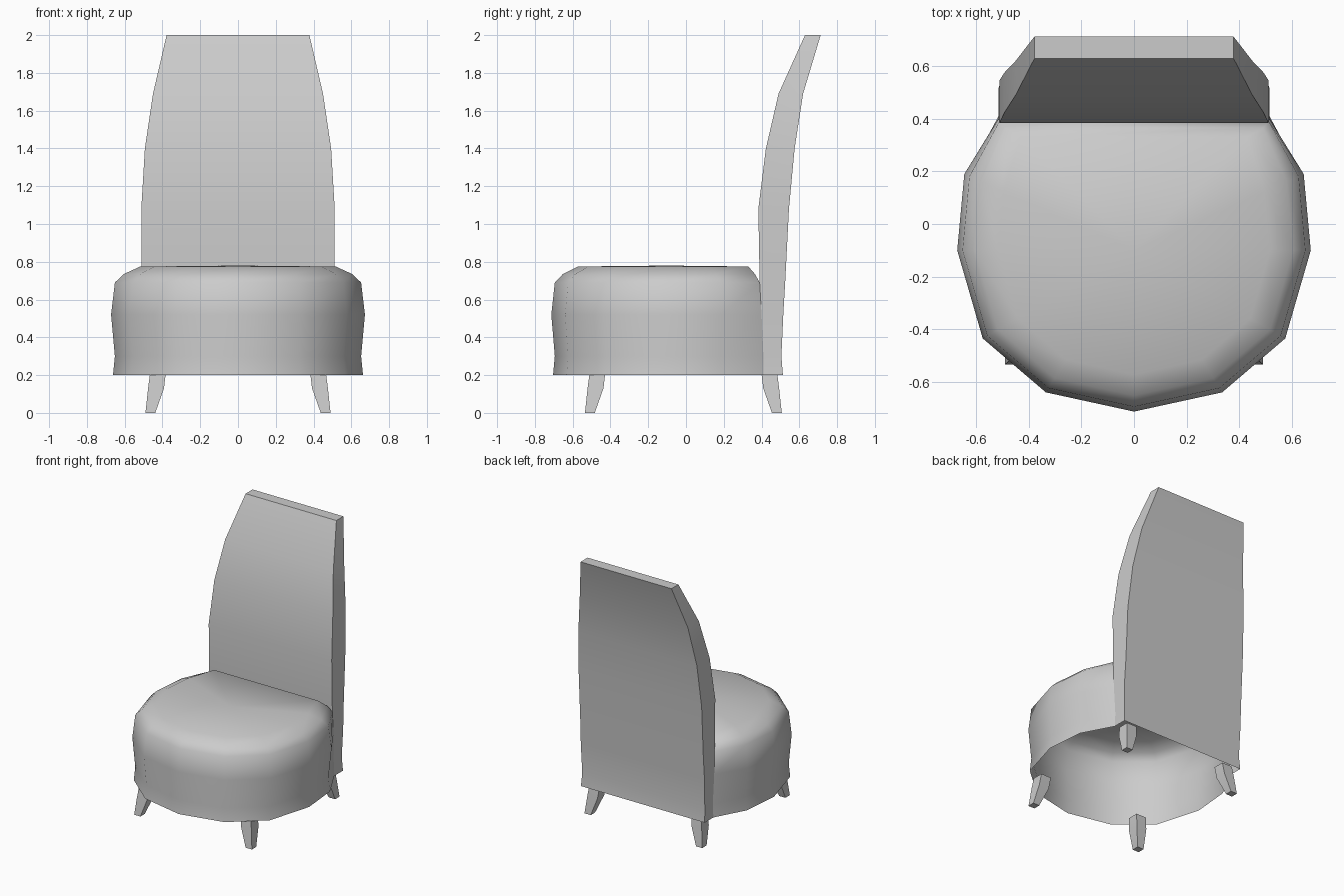
import bpy, bmesh, math

cube = bpy.data.objects.get("Cube")
if cube:
    bpy.data.objects.remove(cube, do_unlink=True)

grey = bpy.data.materials.new("soft grey")
grey.use_nodes = True
grey.diffuse_color = (0.6, 0.6, 0.6, 1)
grey.node_tree.nodes["Principled BSDF"].inputs["Base Color"].default_value = (0.6, 0.6, 0.6, 1)


def finish(bm, name, angle):
    bmesh.ops.recalc_face_normals(bm, faces=bm.faces)
    mesh = bpy.data.meshes.new(name)
    bm.to_mesh(mesh)
    bm.free()
    mesh.materials.append(grey)
    obj = bpy.data.objects.new(name, mesh)
    bpy.context.collection.objects.link(obj)
    bpy.ops.object.select_all(action='DESELECT')
    obj.select_set(True)
    bpy.context.view_layer.objects.active = obj
    bpy.ops.object.shade_smooth_by_angle(angle=math.radians(angle))
    return obj


def bridge(bm, a, b, closed):
    n = len(a)
    for i in range(n if closed else n - 1):
        j = (i + 1) % n
        bm.faces.new((a[i], a[j], b[j], b[i]))


# Seat: a rounded drum, open underneath, running into the sides of the back
half = [(0.335, -0.64), (0.575, -0.435), (0.672, -0.1), (0.645, 0.19)]
outline = [(-x, y) for x, y in reversed(half)] + [(0, -0.713)] + half
MID = -0.1


def seat_ring(bm, z, scale, rear_x, rear_y):
    pts = [(x * scale, MID + (y - MID) * scale) for x, y in outline]
    pts = [(-rear_x, rear_y)] + pts + [(rear_x, rear_y)]
    return [bm.verts.new((x, y, z)) for x, y in pts]


bm = bmesh.new()
rings = [seat_ring(bm, *level) for level in (
    (0.2, 0.985, 0.515, 0.41), (0.3, 0.97, 0.51, 0.41),
    (0.52, 1.0, 0.515, 0.4), (0.69, 0.97, 0.512, 0.39),
    (0.735, 0.9, 0.49, 0.365), (0.775, 0.77, 0.43, 0.33))]
for k in range(5):
    bridge(bm, rings[k], rings[k + 1], k >= 3)
centre = bm.verts.new((0, -0.1, 0.78))
top = rings[-1]
for i in range(len(top)):
    bm.faces.new((top[i], top[(i + 1) % len(top)], centre))
finish(bm, "seat", 60)

# Back: curved tapering slab; below the seat only its rear and sides remain
bm = bmesh.new()
sections = []
for z, front, rear, w in (
        (0.2, 0.41, 0.513, 0.515), (0.3, 0.41, 0.505, 0.51),
        (0.52, 0.4, 0.515, 0.515), (0.69, 0.39, 0.525, 0.512),
        (1.08, 0.383, 0.545, 0.512), (1.4, 0.423, 0.575, 0.493),
        (1.69, 0.49, 0.62, 0.45), (2.0, 0.63, 0.713, 0.378)):
    sections.append([bm.verts.new((x, y, z)) for x, y in
                     ((w, front), (w, rear), (-w, rear), (-w, front))])
for k in range(len(sections) - 1):
    bridge(bm, sections[k], sections[k + 1], k >= 3)
bm.faces.new(sections[-1])
finish(bm, "backrest", 40)

# Legs: short square posts that splay outward to a narrow foot
for side, sx in (("right", -1), ("left", 1)):
    for end, sy, shift in (("front", -1, 0.045), ("back", 1, 0.017)):
        bm = bmesh.new()
        rows = []
        for z, inner, outer in ((0, 0.438, 0.49), (0.13, 0.392, 0.476), (0.215, 0.382, 0.465)):
            rows.append([bm.verts.new((sx * x, sy * (y + shift), z)) for x, y in
                         ((inner, inner), (outer, inner), (outer, outer), (inner, outer))])
        bridge(bm, rows[0], rows[1], True)
        bridge(bm, rows[1], rows[2], True)
        bm.faces.new(rows[0])
        bm.faces.new(rows[-1])
        finish(bm, f"{end}_{side}_leg", 30)
